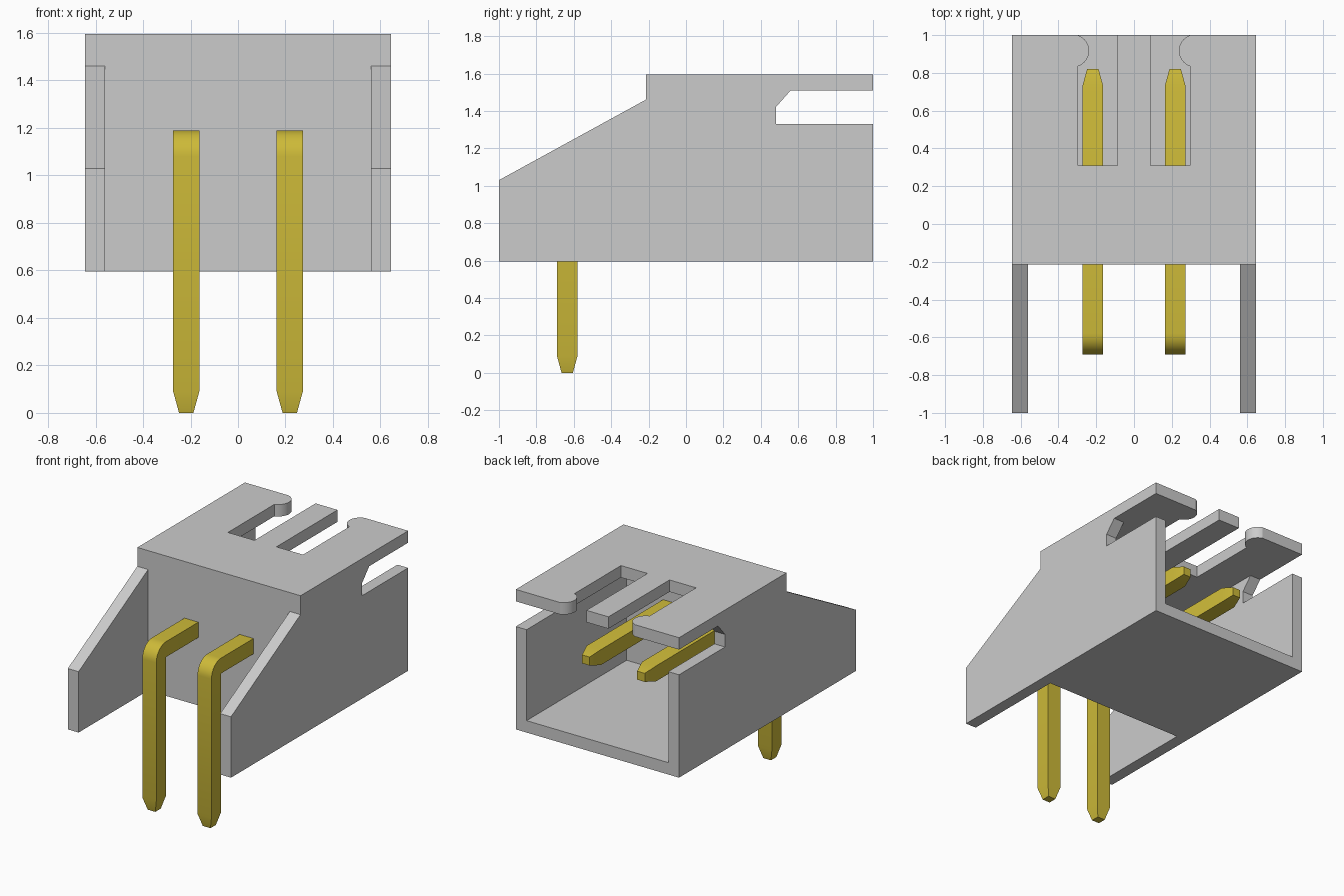
import bpy, bmesh, math
from mathutils import Vector

cube = bpy.data.objects.get("Cube")
if cube:
    bpy.data.objects.remove(cube, do_unlink=True)


def material(name, rgb):
    m = bpy.data.materials.new(name)
    m.use_nodes = True
    m.diffuse_color = (*rgb, 1)
    m.node_tree.nodes["Principled BSDF"].inputs["Base Color"].default_value = (*rgb, 1)
    return m


grey = material("grey plastic", (0.6, 0.6, 0.6))
gold = material("gold metal", (0.61, 0.49, 0.04))


def arc(cx, cy, r, a0, a1, n):
    """Points on an arc, angles in degrees."""
    angles = [math.radians(a0 + (a1 - a0) * i / n) for i in range(n + 1)]
    return [(cx + r * math.cos(a), cy + r * math.sin(a)) for a in angles]


def prism(name, points, lo, hi, axis, mat):
    """Extrude a flat profile along x (points are y, z) or z (points are x, y)."""
    place = (lambda a, b: (lo, a, b)) if axis == "x" else (lambda a, b: (a, b, lo))
    step = Vector((hi - lo, 0, 0)) if axis == "x" else Vector((0, 0, hi - lo))
    bm = bmesh.new()
    face = bm.faces.new([bm.verts.new(place(*p)) for p in points])
    new = bmesh.ops.extrude_face_region(bm, geom=[face], use_keep_orig=True)["geom"]
    bmesh.ops.translate(bm, verts=[v for v in new if isinstance(v, bmesh.types.BMVert)], vec=step)
    bmesh.ops.recalc_face_normals(bm, faces=bm.faces)
    mesh = bpy.data.meshes.new(name)
    bm.to_mesh(mesh)
    bm.free()
    mesh.materials.append(mat)
    ob = bpy.data.objects.new(name, mesh)
    bpy.context.collection.objects.link(ob)
    return ob


def activate(ob):
    bpy.ops.object.select_all(action="DESELECT")
    ob.select_set(True)
    bpy.context.view_layer.objects.active = ob


def cut(target, cutter):
    """Subtract the cutter and discard it."""
    cutter.hide_render = True
    mod = target.modifiers.new("cut", "BOOLEAN")
    mod.operation = "DIFFERENCE"
    mod.solver = "EXACT"
    mod.object = cutter
    activate(target)
    bpy.ops.object.modifier_apply(modifier=mod.name)
    bpy.data.objects.remove(cutter, do_unlink=True)


def rect(a0, a1, b0, b1):
    return [(a0, b0), (a1, b0), (a1, b1), (a0, b1)]


# Housing: side silhouette across the full width
W, IN = 0.645, 0.56
housing = prism("housing", [(-1, 0.595), (1, 0.595), (1, 1.595), (-0.215, 1.595),
                            (-0.215, 1.46), (-1, 1.03)], -W, W, "x", grey)

# Open back cavity and the gap between the front cheeks
cut(housing, prism("cavity_cutter", rect(-0.13, 1.1, 0.68, 1.51), -IN, IN, "x", grey))
cut(housing, prism("front_cutter", rect(-1.1, -0.215, 0.4, 1.8), -IN, IN, "x", grey))

# Chamfered slots through both side walls, under the roof
cut(housing, prism("side_slot_cutter", [(0.48, 1.33), (1.1, 1.33), (1.1, 1.51), (0.56, 1.51),
                                        (0.48, 1.42)], -0.8, 0.8, "x", grey))

# Roof slots with a rounded bump at the mouth, leaving a middle tongue
half = math.degrees(math.acos(0.028 / 0.087))
outline = ([(0.087, 0.31), (0.297, 0.31)]
           + arc(0.325, 0.917, 0.087, 180 + (90 - 0) - (90 - half), 180 - half, 16)
           + [(0.297, 1.1), (0.087, 1.1)])
for s in (-1, 1):
    cut(housing, prism("roof_slot_cutter", [(s * x, y) for x, y in outline], 1.45, 1.7, "z", grey))


# Bent pins with tapered tips
def pin(name, x):
    profile = ([(-0.58, 0.09), (-0.58, 1.08), (0.73, 1.08), (0.73, 1.19)]
               + arc(-0.58, 1.08, 0.11, 90, 180, 10) + [(-0.69, 0.09)])
    ob = prism(name, profile, x - 0.055, x + 0.055, "x", gold)
    bm = bmesh.new()
    bm.from_mesh(ob.data)
    for direction in (Vector((0, 0, -1)), Vector((0, 1, 0))):
        bm.normal_update()
        end = max((f for f in bm.faces if f.normal.dot(direction) > 0.99),
                  key=lambda f: f.calc_center_median().dot(direction))
        tip = bmesh.ops.extrude_discrete_faces(bm, faces=[end])["faces"][0]
        centre = tip.calc_center_median()
        for v in tip.verts:
            v.co = centre + (v.co - centre) * 0.55 + direction * 0.09
    bmesh.ops.recalc_face_normals(bm, faces=bm.faces)
    bm.to_mesh(ob.data)
    bm.free()
    return ob


parts = [housing, pin("right_pin", -0.218), pin("left_pin", 0.218)]
for ob in parts:
    activate(ob)
    bpy.ops.object.shade_smooth_by_angle(angle=math.radians(25))
